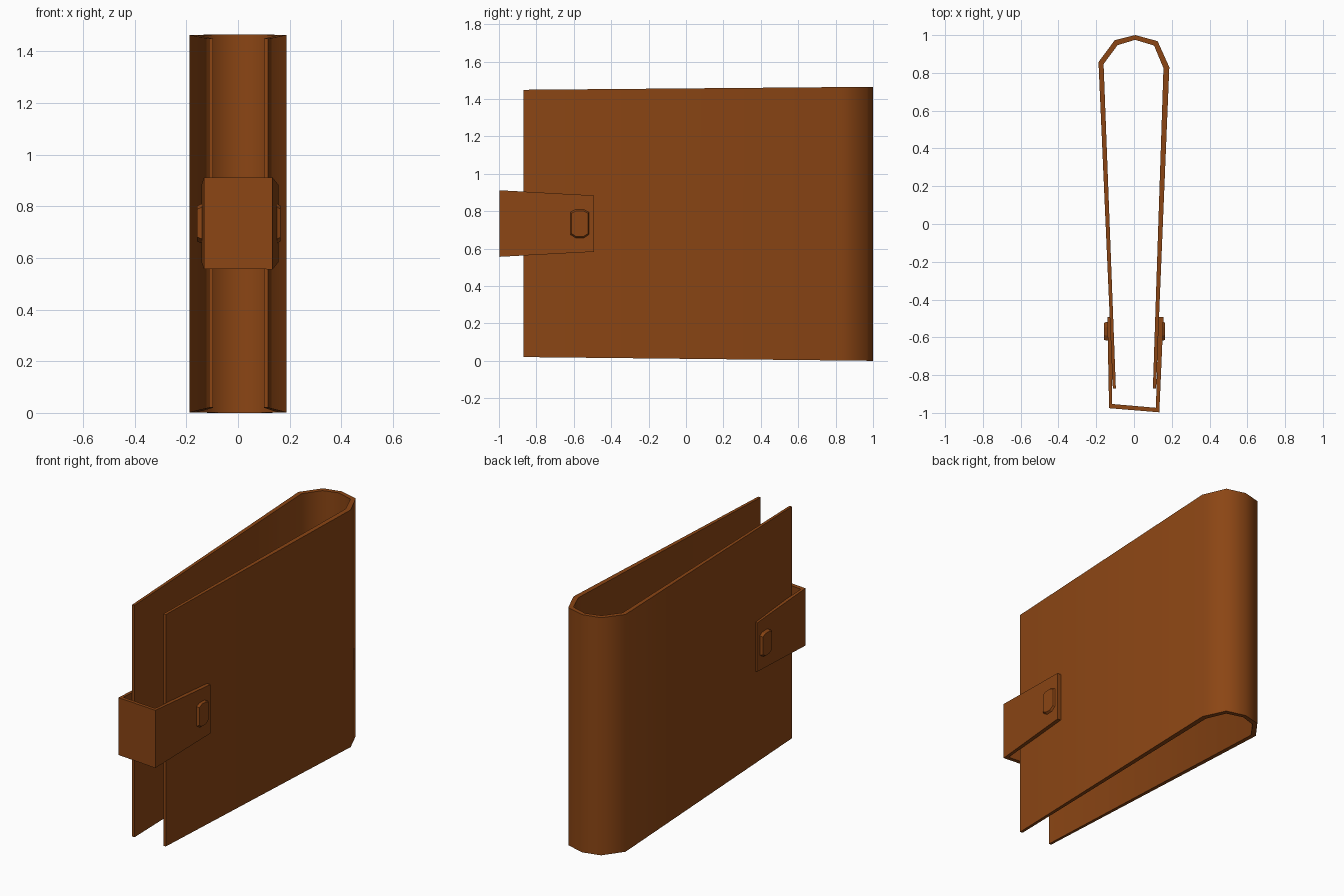
import bpy, bmesh, math

if "Cube" in bpy.data.objects:
    bpy.data.objects.remove(bpy.data.objects["Cube"])

brown = bpy.data.materials.new("brown leather")
brown.diffuse_color = (0.258, 0.060, 0.007, 1)
brown.use_nodes = True
brown.node_tree.nodes["Principled BSDF"].inputs["Base Color"].default_value = brown.diffuse_color


def finish(name, bm, smooth=None):
    bmesh.ops.recalc_face_normals(bm, faces=bm.faces)
    me = bpy.data.meshes.new(name)
    bm.to_mesh(me)
    bm.free()
    me.materials.append(brown)
    ob = bpy.data.objects.new(name, me)
    bpy.context.collection.objects.link(ob)
    if smooth:
        bpy.ops.object.select_all(action='DESELECT')
        ob.select_set(True)
        bpy.context.view_layer.objects.active = ob
        bpy.ops.object.shade_smooth_by_angle(angle=math.radians(smooth))
    return ob


def band(name, outer, inner, z_low, z_high, smooth=None):
    """Open U-shaped band; z_low and z_high give its edges as functions of y."""
    bm = bmesh.new()
    rows = [[bm.verts.new((x, y, f(y))) for x, y in pts]
            for pts, f in ((outer, z_low), (outer, z_high), (inner, z_high), (inner, z_low))]
    for k in range(4):
        a, b = rows[k], rows[(k + 1) % 4]
        for i in range(len(outer) - 1):
            bm.faces.new((a[i], a[i + 1], b[i + 1], b[i]))
    for i in (0, -1):
        bm.faces.new([r[i] for r in rows])
    return finish(name, bm, smooth)


# Folded cover with rounded spine at the back, slightly lower toward the opening
band("cover",
     [(-0.112, -0.87), (-0.188, 0.857), (-0.102, 0.973), (0.007, 1.0), (0.125, 0.968), (0.187, 0.83), (0.117, -0.87)],
     [(-0.096, -0.87), (-0.161, 0.847), (-0.087, 0.947), (0.006, 0.975), (0.106, 0.945), (0.156, 0.825), (0.100, -0.87)],
     lambda y: 0.02 * (1 - y) / 1.87,
     lambda y: 1.465 - 0.016 * (1 - y) / 1.87, 60)

# Closing strap wrapped round the opening, narrowing toward its ends
band("closing_strap",
     [(-0.141, -0.492), (-0.132, -0.975), (0.134, -0.997), (0.156, -0.492)],
     [(-0.113, -0.492), (-0.116, -0.953), (0.116, -0.973), (0.130, -0.492)],
     lambda y: 0.556 + 0.027 * (y + 1) / 0.508,
     lambda y: 0.912 - 0.028 * (y + 1) / 0.508)


# Snap buttons: chamfered plates with a bevelled face on both strap ends
def snap(name, x_base, x_face):
    bm = bmesh.new()
    rings = []
    for x, s in ((x_base, 1.0), ((x_base + x_face) / 2, 1.0), (x_face, 0.9)):
        prof = [(0.05, -0.058), (0.05, 0.062), (0.022, 0.076), (-0.022, 0.076),
                (-0.05, 0.062), (-0.05, -0.058), (-0.022, -0.076), (0.022, -0.076)]
        rings.append([bm.verts.new((x, -0.568 + s * y, 0.733 + s * z)) for y, z in prof])
    for a, b in zip(rings, rings[1:]):
        for i in range(8):
            j = (i + 1) % 8
            bm.faces.new((a[i], a[j], b[j], b[i]))
    bm.faces.new(rings[0])
    bm.faces.new(rings[-1])
    finish(name, bm)


snap("snap_left", -0.130, -0.158)
snap("snap_right", 0.142, 0.165)
